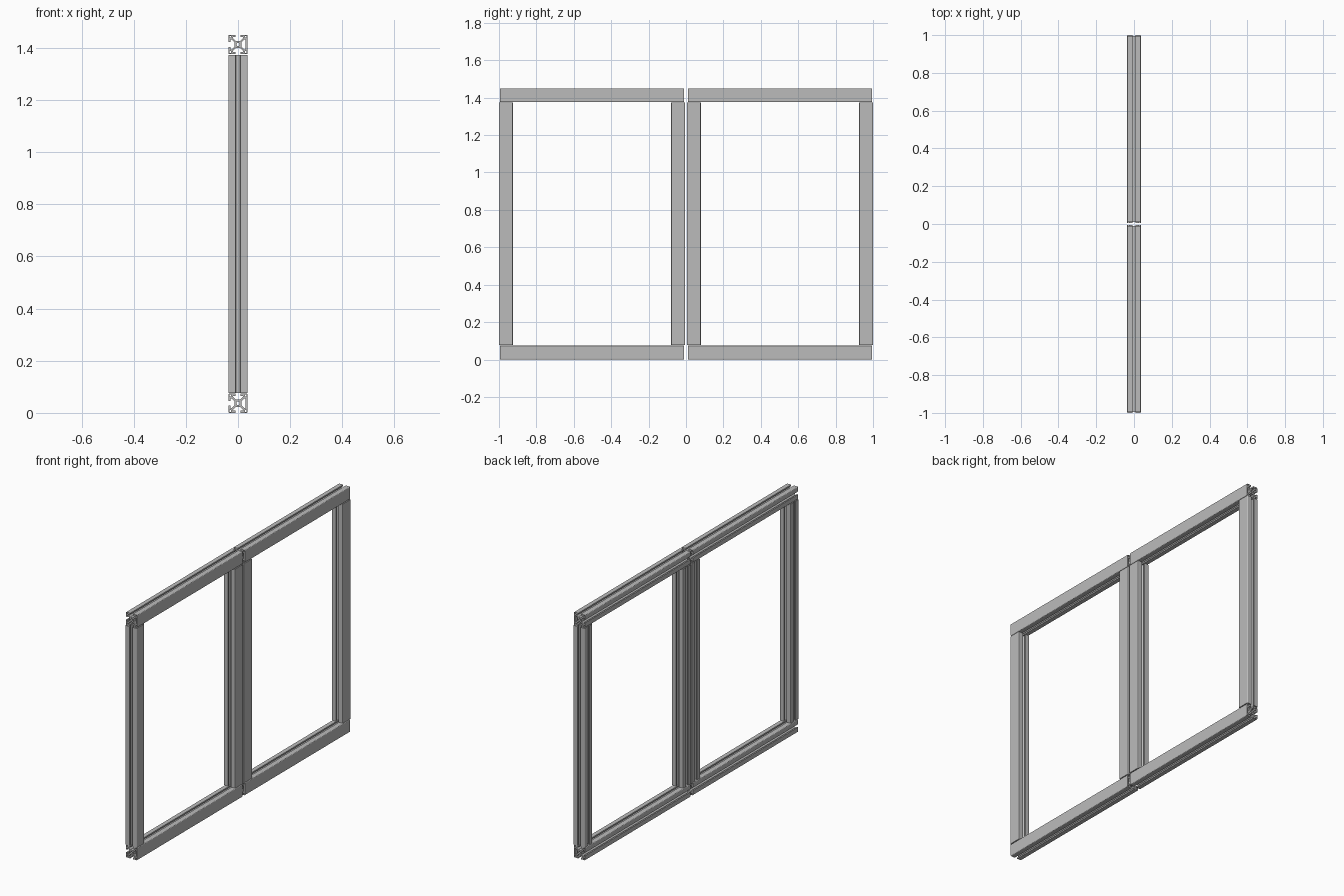
import bpy, bmesh, math
from mathutils import Matrix, Vector

cube = bpy.data.objects.get("Cube")
if cube:
    bpy.data.objects.remove(cube, do_unlink=True)

WIDTH = 0.074          # section size of every bar
HEIGHT = 1.45
UNIT = WIDTH / 40      # the section is drawn on a 40 x 40 grid

aluminium = bpy.data.materials.new("aluminium grey")
aluminium.use_nodes = True
aluminium.diffuse_color = (0.5, 0.5, 0.5, 1)
aluminium.node_tree.nodes["Principled BSDF"].inputs["Base Color"].default_value = (0.5, 0.5, 0.5, 1)


def turned(points, quarter):
    """Rotate section points by quarter turns."""
    spin = Matrix.Rotation(quarter * math.pi / 2, 2)
    return [spin @ Vector(p) for p in points]


def arc(cx, cy, radius, start, sweep, steps):
    return [(cx + radius * math.cos(start + sweep * i / steps),
             cy + radius * math.sin(start + sweep * i / steps)) for i in range(steps + 1)]


def section_loops():
    """Outer outline with three T-slots, closed on +x, plus the hollow channels."""
    half_cavity = [(15.5, 10), (13, 10), (7.5, 4.5)]
    cavity = [(x, -y) for x, y in half_cavity] + half_cavity[::-1]
    slot = [(20, -4.8), (15.5, -4.8)] + cavity + [(15.5, 4.8), (20, 4.8)]
    corner = arc(17.5, 17.5, 2.5, 0, math.pi / 2, 4)
    outline, holes = [], [cavity]
    for q in range(4):
        if q:
            outline += turned(slot, q)
        outline += turned(corner, q)
        holes.append(turned([(14, 14), (18, 14), (18, 17), (17, 18), (14, 18)], q))
    holes.append(arc(0, 0, 3.6, 0, 2 * math.pi, 16)[:-1])
    return [outline] + holes


def bar_mesh(name, length):
    """Extrude the section along local z, centred."""
    curve = bpy.data.curves.new(name + " section", 'CURVE')
    curve.dimensions = '2D'
    curve.fill_mode = 'BOTH'
    curve.extrude = length / 2
    for loop in section_loops():
        spline = curve.splines.new('POLY')
        spline.points.add(len(loop) - 1)
        for point, p in zip(spline.points, loop):
            point.co = (p[0] * UNIT, p[1] * UNIT, 0, 1)
        spline.use_cyclic_u = True
    helper = bpy.data.objects.new(name + " helper", curve)
    bpy.context.collection.objects.link(helper)
    bpy.context.view_layer.update()
    graph = bpy.context.evaluated_depsgraph_get()
    mesh = bpy.data.meshes.new_from_object(helper.evaluated_get(graph))
    bpy.data.objects.remove(helper, do_unlink=True)
    bm = bmesh.new()
    bm.from_mesh(mesh)
    bmesh.ops.remove_doubles(bm, verts=bm.verts, dist=1e-5)
    bmesh.ops.recalc_face_normals(bm, faces=bm.faces)
    for face in bm.faces:
        face.smooth = False
        face.material_index = 0
    bm.to_mesh(mesh)
    bm.free()
    mesh.name = name
    mesh.materials.clear()
    mesh.materials.append(aluminium)
    return mesh


def place(name, mesh, y, z, lying=False):
    obj = bpy.data.objects.new(name, mesh)
    obj.location = (0, y, z)
    if lying:
        obj.rotation_euler.x = math.pi / 2
    bpy.context.collection.objects.link(obj)


# Two identical frames side by side along y
inner, outer = 0.005, 1.0
post_gap = 0.003
post = bar_mesh("post", HEIGHT - 2 * (WIDTH + post_gap))
rail = bar_mesh("rail", 0.984)

for side, label in ((-1, "front"), (1, "back")):
    place(label + "_frame_outer_post", post, side * (outer - WIDTH / 2), HEIGHT / 2)
    place(label + "_frame_inner_post", post, side * (inner + WIDTH / 2), HEIGHT / 2)
    middle = side * (inner + outer) / 2
    place(label + "_frame_bottom_rail", rail, middle, WIDTH / 2, True)
    place(label + "_frame_top_rail", rail, middle, HEIGHT - WIDTH / 2, True)
